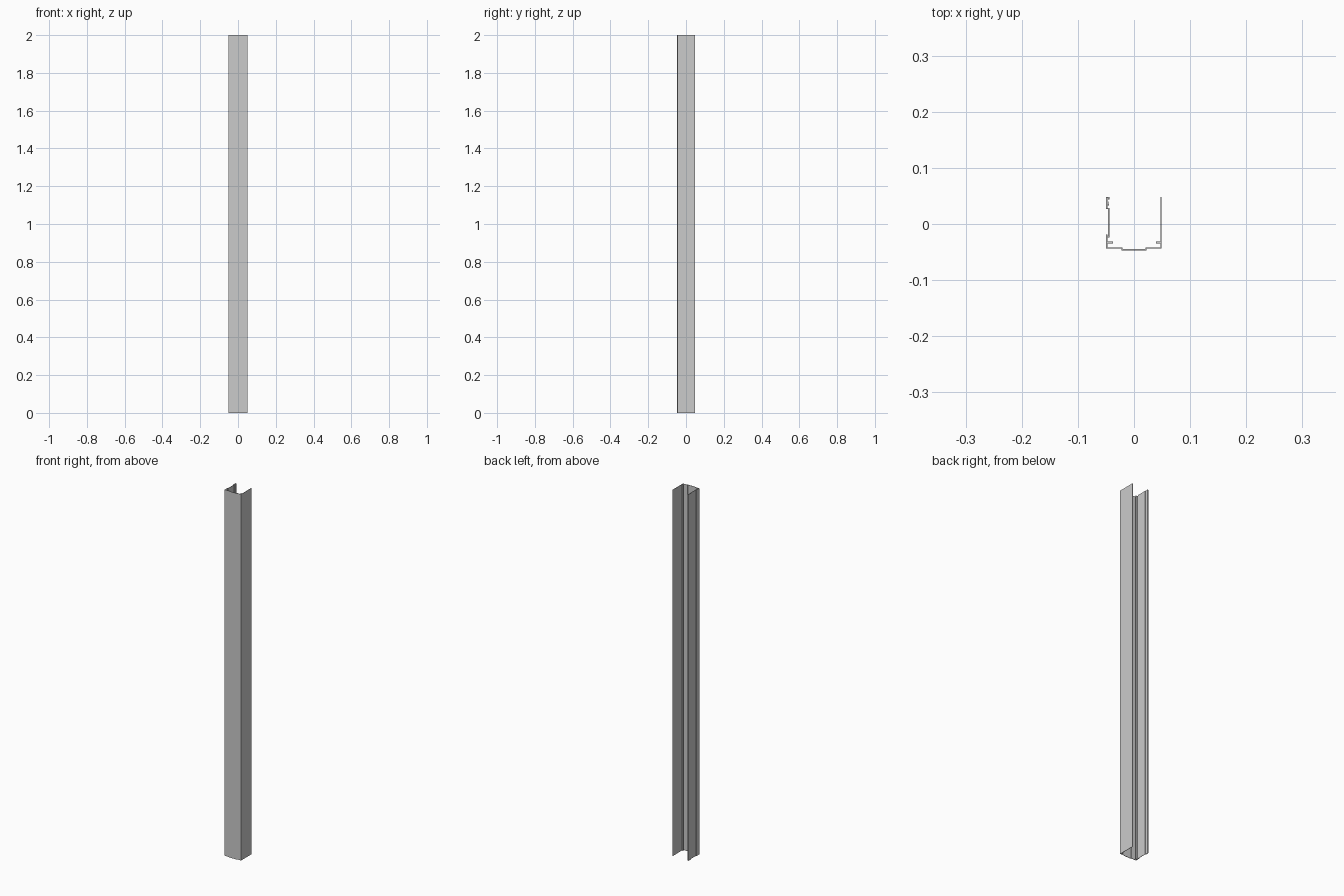
import bpy, bmesh
from mathutils import Vector

if "Cube" in bpy.data.objects:
    bpy.data.objects.remove(bpy.data.objects["Cube"])

H = 2.0


def strip(name, pts, t=0.002):
    """Extrude a mitred sheet-metal strip along z from its centreline."""
    p = [Vector(q) for q in pts]
    n = []
    for a, b in zip(p, p[1:]):
        d = (b - a).normalized()
        n.append(Vector((-d.y, d.x)))
    left, right = [], []
    for i, q in enumerate(p):
        a, b = n[max(i - 1, 0)], n[min(i, len(n) - 1)]
        m = (a + b) / (1 + a.dot(b)) * t / 2
        left.append(q + m)
        right.append(q - m)
    bm = bmesh.new()
    rows = [[bm.verts.new((v.x, v.y, z)) for v in side]
            for side in (left, right) for z in (0, H)]
    l0, l1, r0, r1 = rows
    for i in range(len(p) - 1):
        j = i + 1
        bm.faces.new((l0[i], l0[j], l1[j], l1[i]))
        bm.faces.new((r0[i], r1[i], r1[j], r0[j]))
        bm.faces.new((l0[i], r0[i], r0[j], l0[j]))
        bm.faces.new((l1[i], l1[j], r1[j], r1[i]))
    for i in (0, -1):
        bm.faces.new((l0[i], l1[i], r1[i], r0[i]))
    bmesh.ops.recalc_face_normals(bm, faces=bm.faces)
    me = bpy.data.meshes.new(name)
    bm.to_mesh(me)
    bm.free()
    ob = bpy.data.objects.new(name, me)
    bpy.context.collection.objects.link(ob)
    return ob


# Main channel: stepped left wall, front web with raised centre, plain right wall
strip("channel_body", [
    (-0.0450, 0.0440), (-0.0450, 0.0470), (-0.0485, 0.0470), (-0.0485, 0.0275),
    (-0.0450, 0.0275), (-0.0450, -0.0235), (-0.0485, -0.0235), (-0.0485, -0.0430),
    (-0.0215, -0.0430), (-0.0215, -0.0460), (0.0215, -0.0460), (0.0215, -0.0430),
    (0.0480, -0.0430), (0.0480, 0.0480)])

# Small hook inside the clip groove
strip("clip_hook", [(-0.0480, 0.0340), (-0.0450, 0.0340), (-0.0450, 0.0400)], 0.0015)

# Lip overhanging the lower groove
strip("groove_lip", [(-0.0485, -0.0240), (-0.0485, -0.0190)])

# Stiffening ribs in the front corners
strip("left_rib", [(-0.0480, -0.0330), (-0.0375, -0.0330)], 0.003)
strip("right_rib", [(0.0390, -0.0330), (0.0475, -0.0330)], 0.003)
